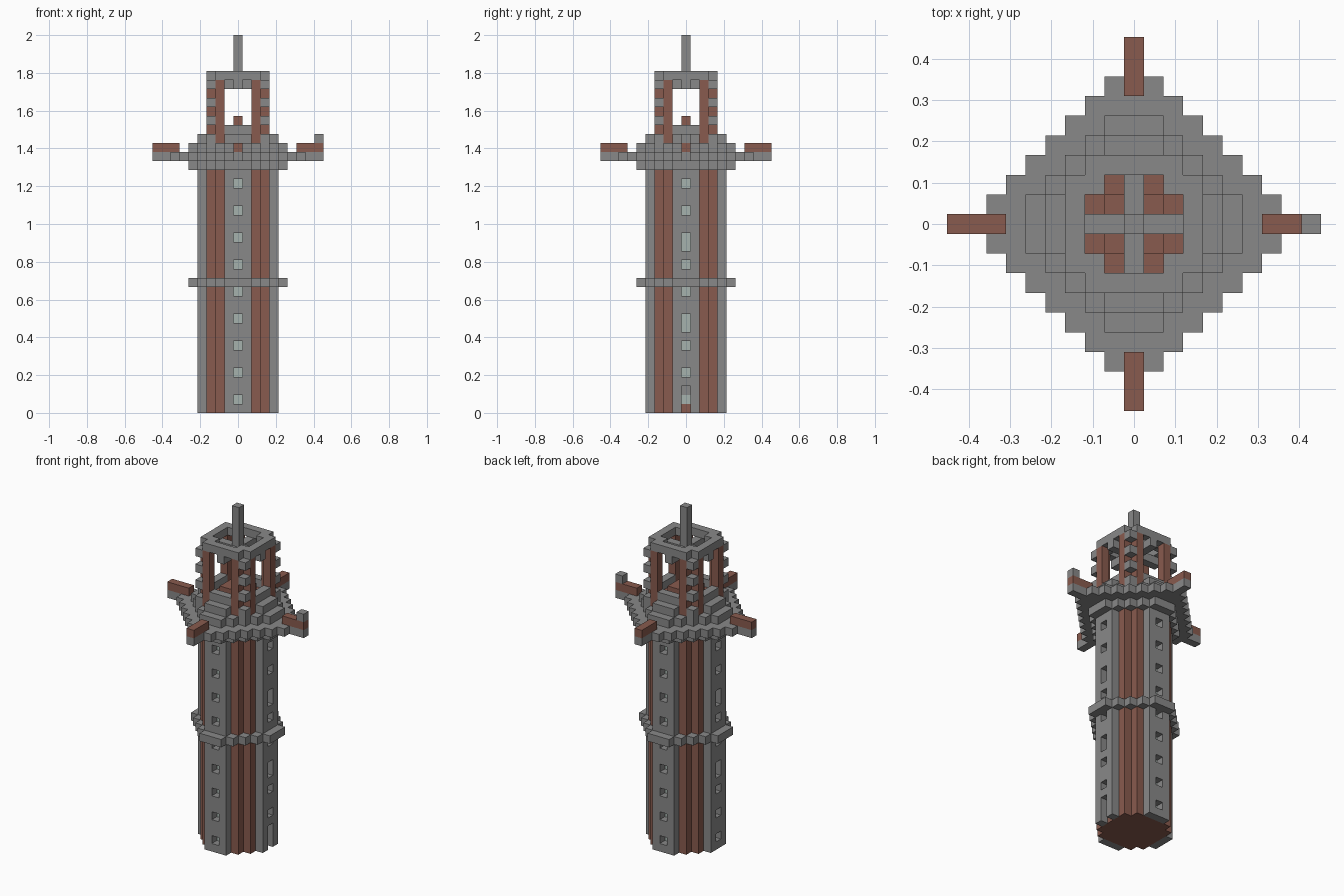
import bpy
import bmesh
from mathutils import Vector

cube = bpy.data.objects.get("Cube")
if cube:
    bpy.data.objects.remove(cube, do_unlink=True)

U = 2 / 42  # block size
STONE, BRICK, GLASS = range(3)


def make_material(name, rgb):
    mat = bpy.data.materials.new(name)
    mat.use_nodes = True
    mat.diffuse_color = (*rgb, 1)
    mat.node_tree.nodes["Principled BSDF"].inputs["Base Color"].default_value = (*rgb, 1)
    return mat


materials = [make_material("grey stone", (0.25, 0.25, 0.25)),
             make_material("red brown brick", (0.25, 0.104, 0.077)),
             make_material("pale glass", (0.38, 0.45, 0.42))]

parts = {}


def put(part, x, y, z, mat):
    parts.setdefault(part, {})[(x, y, z)] = mat


def plan(reach, total):
    """Stepped octagon of blocks: limited per axis and along the diagonal."""
    span = range(-reach, reach + 1)
    return [(x, y) for x in span for y in span if abs(x) + abs(y) <= total]


def slab(part, reach, total, z, mat=STONE):
    for x, y in plan(reach, total):
        put(part, x, y, z, mat)


SIDES = ((1, 0), (0, 1), (-1, 0), (0, -1))
CORNERS = ((1, 1), (-1, 1), (-1, -1), (1, -1))

# Tower shaft: stone strips on four sides, brick in the corners, brick floor
for z in range(27):
    for x, y in plan(4, 5):
        corner = {abs(x), abs(y)} == {2, 3}
        floor = z == 0 and max(abs(x), abs(y)) < 4
        put("tower_shaft", x, y, z, BRICK if corner or floor else STONE)

# Recessed windows, some of them taller on the two flanks
shaft = parts["tower_shaft"]
for dx, dy in SIDES:
    rows = list(range(1, 27, 3)) + ([9, 18] if dx else [])
    for z in rows:
        del shaft[(4 * dx, 4 * dy, z)]
        del shaft[(3 * dx, 3 * dy, z)]
        put("window_panes", 3 * dx, 3 * dy, z, GLASS)

# Doorway
for z in (0, 2):
    del shaft[(4, 0, z)]

# Middle band and the stepped balcony
slab("middle_band", 5, 6, 14)
slab("balcony", 5, 6, 27)
slab("balcony", 7, 8, 28)
slab("balcony", 5, 6, 29)
for x, y in plan(4, 5):
    inner = abs(x) <= 2 and abs(y) <= 2
    put("balcony", x, y, 30, BRICK if inner else STONE)

# Four projecting beams, one with a raised end
for dx, dy in SIDES:
    for d in (7, 8, 9):
        put("beams", d * dx, d * dy, 28, STONE)
        put("beams", d * dx, d * dy, 29, BRICK)
put("beams", 9, 0, 30, STONE)

# Belfry: brick pillars with spaced corner stones, low rails
for sx, sy in CORNERS:
    for z in range(30, 37):
        put("belfry_pillars", 2 * sx, 3 * sy, z, BRICK)
        put("belfry_pillars", 3 * sx, 2 * sy, z, BRICK)
        if z % 2 == 0:
            put("corner_stones", 3 * sx, 3 * sy, z, STONE)
for dx, dy in SIDES:
    for k in (-1, 0, 1):
        put("belfry_rails", 3 * dx + k * dy, 3 * dy + k * dx, 31, STONE)

# Brick mound inside the belfry
slab("belfry_mound", 1, 2, 31, BRICK)
put("belfry_mound", 0, 0, 32, BRICK)

# Roof ring with cross beams in its opening
for x, y in plan(3, 5):
    if max(abs(x), abs(y)) == 3 or abs(x) + abs(y) > 3:
        put("roof_ring", x, y, 37, STONE)
for d in range(-3, 4):
    put("roof_cross", d, 0, 36, STONE)
    put("roof_cross", 0, d, 36, STONE)

# Spire
for z in range(37, 42):
    put("spire", 0, 0, z, STONE)

# The pillars replace the stone they pass through
for cell in parts["belfry_pillars"]:
    parts["balcony"].pop(cell, None)

occupied = {cell for cells in parts.values() for cell in cells}
AXES = [Vector(a) for a in ((1, 0, 0), (0, 1, 0), (0, 0, 1))]


def build(name, cells):
    """Mesh the exposed block sides and merge the flat areas."""
    bm = bmesh.new()
    for cell, mat in cells.items():
        center = Vector(cell) + Vector((0, 0, 0.5))
        for i, axis in enumerate(AXES):
            for sign in (1, -1):
                n = axis * sign
                if tuple(int(c) for c in Vector(cell) + n) in occupied:
                    continue
                u = AXES[(i + 1) % 3] / 2
                v = AXES[(i + 2) % 3] / 2 * sign
                mid = center + n / 2
                ring = [mid - u - v, mid + u - v, mid + u + v, mid - u + v]
                face = bm.faces.new([bm.verts.new(p * U) for p in ring])
                face.material_index = mat
    bmesh.ops.remove_doubles(bm, verts=bm.verts[:], dist=U / 100)
    bmesh.ops.dissolve_limit(bm, angle_limit=0.01, verts=bm.verts[:],
                             edges=bm.edges[:], delimit={'MATERIAL'})
    mesh = bpy.data.meshes.new(name)
    bm.to_mesh(mesh)
    bm.free()
    for mat in materials:
        mesh.materials.append(mat)
    obj = bpy.data.objects.new(name, mesh)
    bpy.context.collection.objects.link(obj)


for part_name, part_cells in parts.items():
    build(part_name, part_cells)
